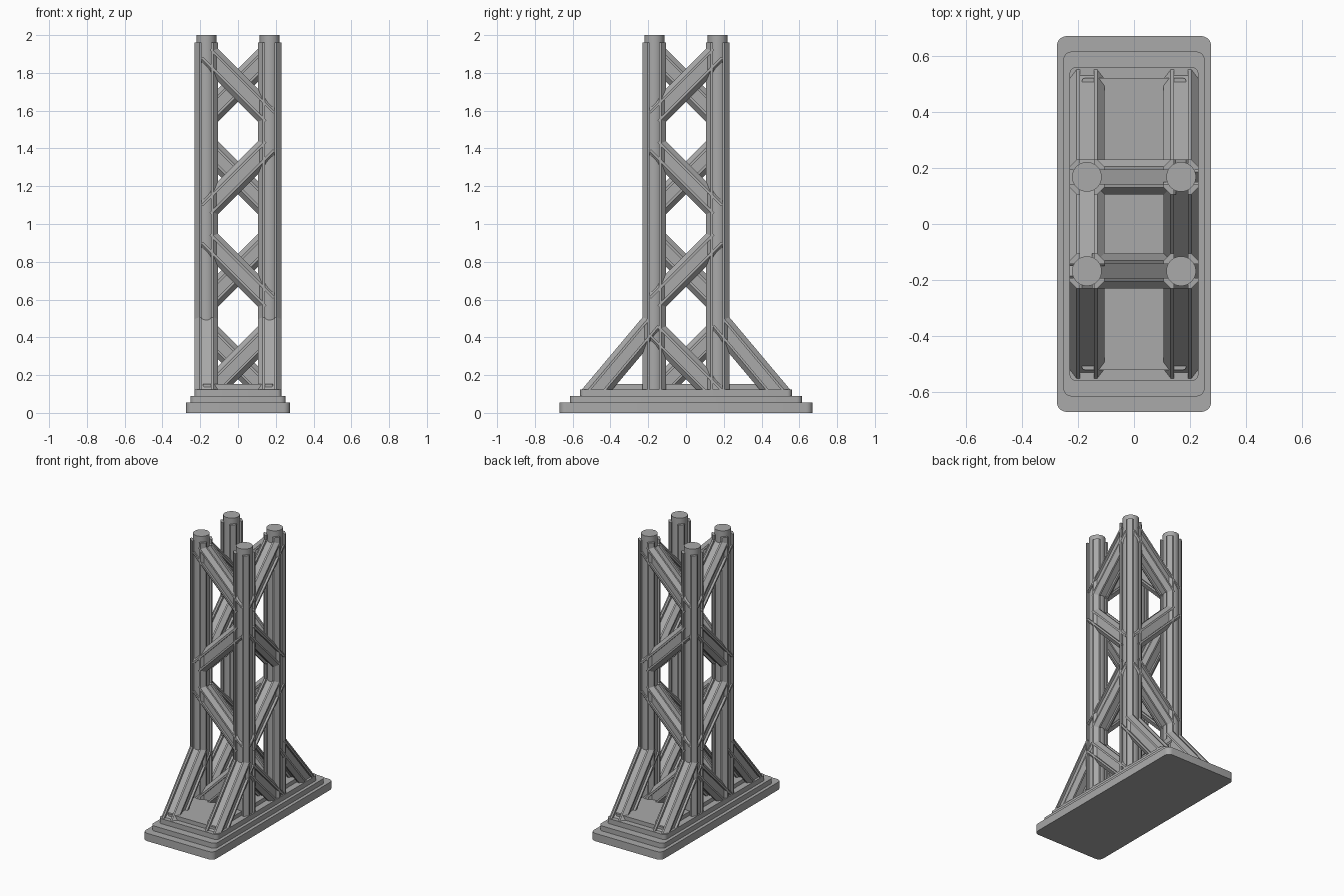
import bpy, bmesh
from math import radians
from mathutils import Vector

cube = bpy.data.objects.get("Cube")
if cube:
    bpy.data.objects.remove(cube, do_unlink=True)

grey = bpy.data.materials.new("structural grey")
grey.use_nodes = True
grey.diffuse_color = (0.4, 0.4, 0.4, 1)
grey.node_tree.nodes["Principled BSDF"].inputs["Base Color"].default_value = (0.4, 0.4, 0.4, 1)

POST = 0.168     # post centre offset in x and y
HALF = 0.062     # half width of every beam
FLAT, GROOVE, DEPTH = 0.037, 0.025, 0.046


def finish(bm, name, smooth=False):
    bmesh.ops.recalc_face_normals(bm, faces=bm.faces[:])
    mesh = bpy.data.meshes.new(name)
    bm.to_mesh(mesh)
    bm.free()
    mesh.materials.append(grey)
    ob = bpy.data.objects.new(name, mesh)
    bpy.context.collection.objects.link(ob)
    if smooth:
        bpy.context.view_layer.objects.active = ob
        ob.select_set(True)
        bpy.ops.object.shade_smooth_by_angle(angle=radians(30))
        ob.select_set(False)
    return ob


def section():
    """Chamfered square with a groove down each of its four sides."""
    side = [(HALF, -FLAT), (HALF, -GROOVE), (DEPTH, -GROOVE),
            (DEPTH, GROOVE), (HALF, GROOVE), (HALF, FLAT)]
    points = []
    for _ in range(4):
        points += side
        side = [(-y, x) for x, y in side]
    return points


def beam(name, start, end, across):
    """Sweep the grooved section from start to end."""
    start, end, across = Vector(start), Vector(end), Vector(across)
    other = (end - start).normalized().cross(across)
    bm = bmesh.new()
    rings = [[bm.verts.new(p + across * u + other * v) for u, v in section()]
             for p in (start, end)]
    n = len(rings[0])
    for i in range(n):
        j = (i + 1) % n
        bm.faces.new((rings[0][i], rings[0][j], rings[1][j], rings[1][i]))
    for ring in rings:
        bm.faces.new(ring)
    return finish(bm, name)


def slab(name, hx, hy, z0, z1, radius):
    """Flat block with rounded upright corners."""
    bm = bmesh.new()
    bmesh.ops.create_cube(bm, size=2)
    for v in bm.verts:
        v.co = (v.co.x * hx, v.co.y * hy, z1 if v.co.z > 0 else z0)
    upright = [e for e in bm.edges if abs(e.verts[0].co.z - e.verts[1].co.z) > 0.001]
    bmesh.ops.bevel(bm, geom=upright, offset=radius, segments=5, profile=0.5, affect='EDGES')
    return finish(bm, name, smooth=True)


# Stepped base
slab("base_bottom_step", 0.275, 0.67, 0, 0.055, 0.035)
slab("base_middle_step", 0.252, 0.615, 0.055, 0.09, 0.03)
slab("base_top_step", 0.23, 0.56, 0.09, 0.125, 0.025)
slab("base_plinth", 0.185, 0.52, 0.125, 0.153, 0.01)

# Posts with round cores, and sloping buttresses at front and back
for sx, xname in ((-1, "right"), (1, "left")):
    for sy, yname in ((-1, "front"), (1, "back")):
        x, y = sx * POST, sy * POST
        tag = f"{yname}_{xname}"
        beam(f"{tag}_post", (x, y, 0.1), (x, y, 1.96), (1, 0, 0))
        bm = bmesh.new()
        bmesh.ops.create_cone(bm, cap_ends=True, segments=32, radius1=0.053,
                              radius2=0.053, depth=1.9)
        bmesh.ops.translate(bm, verts=bm.verts[:], vec=(x, y, 1.05))
        finish(bm, f"{tag}_post_core", smooth=True)
        beam(f"{tag}_buttress", (x, sy * 0.507, 0.08), (x, sy * 0.17, 0.481), (1, 0, 0))

# Zigzag braces: two opposite posts carry the high end of every other brace
for level in range(4):
    z = 0.265 + 0.49 * level
    rise = POST if level % 2 else -POST
    for s, front, flank in ((-1, "front", "right"), (1, "back", "left")):
        w = s * POST
        beam(f"{front}_brace_{level + 1}", (w, w, z + rise), (-w, w, z - rise), (0, 1, 0))
        beam(f"{flank}_brace_{level + 1}", (w, w, z + rise), (w, -w, z - rise), (1, 0, 0))
